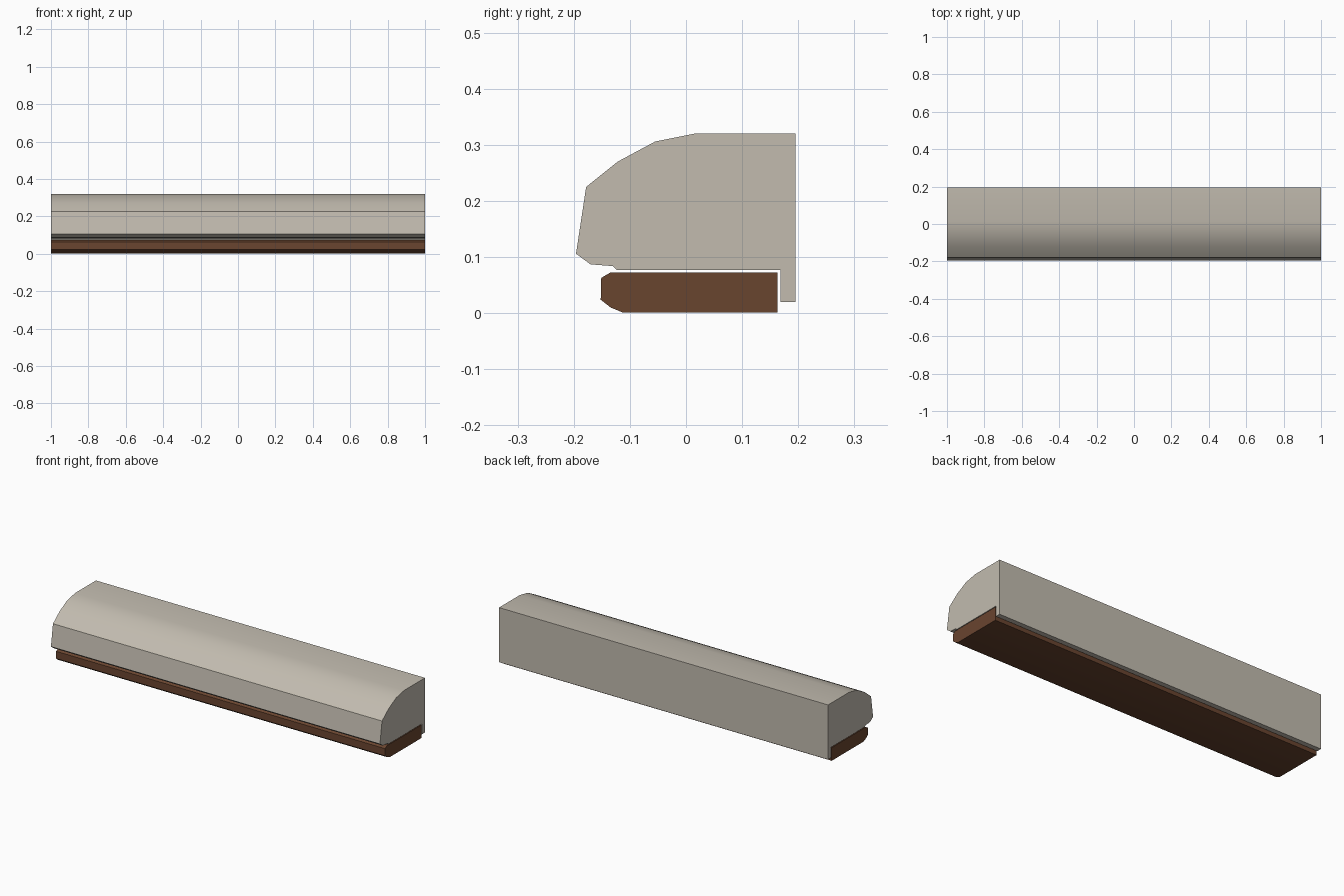
import bpy, bmesh, math

if "Cube" in bpy.data.objects:
    bpy.data.objects.remove(bpy.data.objects["Cube"])

def material(name, rgb):
    m = bpy.data.materials.new(name)
    m.diffuse_color = (*rgb, 1)
    m.use_nodes = True
    m.node_tree.nodes["Principled BSDF"].inputs["Base Color"].default_value = m.diffuse_color
    return m

def extrude_profile(name, profile, mat, half=1.0):
    """Extrude a closed (y, z) outline along x."""
    bm = bmesh.new()
    face = bm.faces.new([bm.verts.new((-half, y, z)) for y, z in profile])
    ext = bmesh.ops.extrude_face_region(bm, geom=[face], use_keep_orig=True)
    moved = [g for g in ext["geom"] if isinstance(g, bmesh.types.BMVert)]
    bmesh.ops.translate(bm, verts=moved, vec=(2 * half, 0, 0))
    bmesh.ops.recalc_face_normals(bm, faces=bm.faces)
    me = bpy.data.meshes.new(name)
    bm.to_mesh(me)
    bm.free()
    me.materials.append(mat)
    ob = bpy.data.objects.new(name, me)
    bpy.context.collection.objects.link(ob)
    bpy.ops.object.select_all(action="DESELECT")
    ob.select_set(True)
    bpy.context.view_layer.objects.active = ob
    bpy.ops.object.shade_smooth_by_angle(angle=math.radians(30))
    return ob

stone = material("warm grey stone", (0.54, 0.50, 0.43))
wood = material("dark brown wood", (0.141, 0.058, 0.028))

# Rounded upper moulding with a thin lip hanging down at the back
extrude_profile("upper_moulding", [
    (0.195, 0.32), (0.195, 0.02), (0.168, 0.02), (0.168, 0.077),
    (-0.123, 0.077), (-0.130, 0.084), (-0.170, 0.087), (-0.196, 0.106),
    (-0.178, 0.225), (-0.122, 0.270), (-0.055, 0.306), (0.015, 0.32)], stone)

# Flat lower board with an eased front edge, set just below the moulding
extrude_profile("lower_board", [
    (0.163, 0.001), (0.163, 0.073), (-0.134, 0.073), (-0.151, 0.063),
    (-0.152, 0.024), (-0.134, 0.010), (-0.112, 0.001)], wood)
